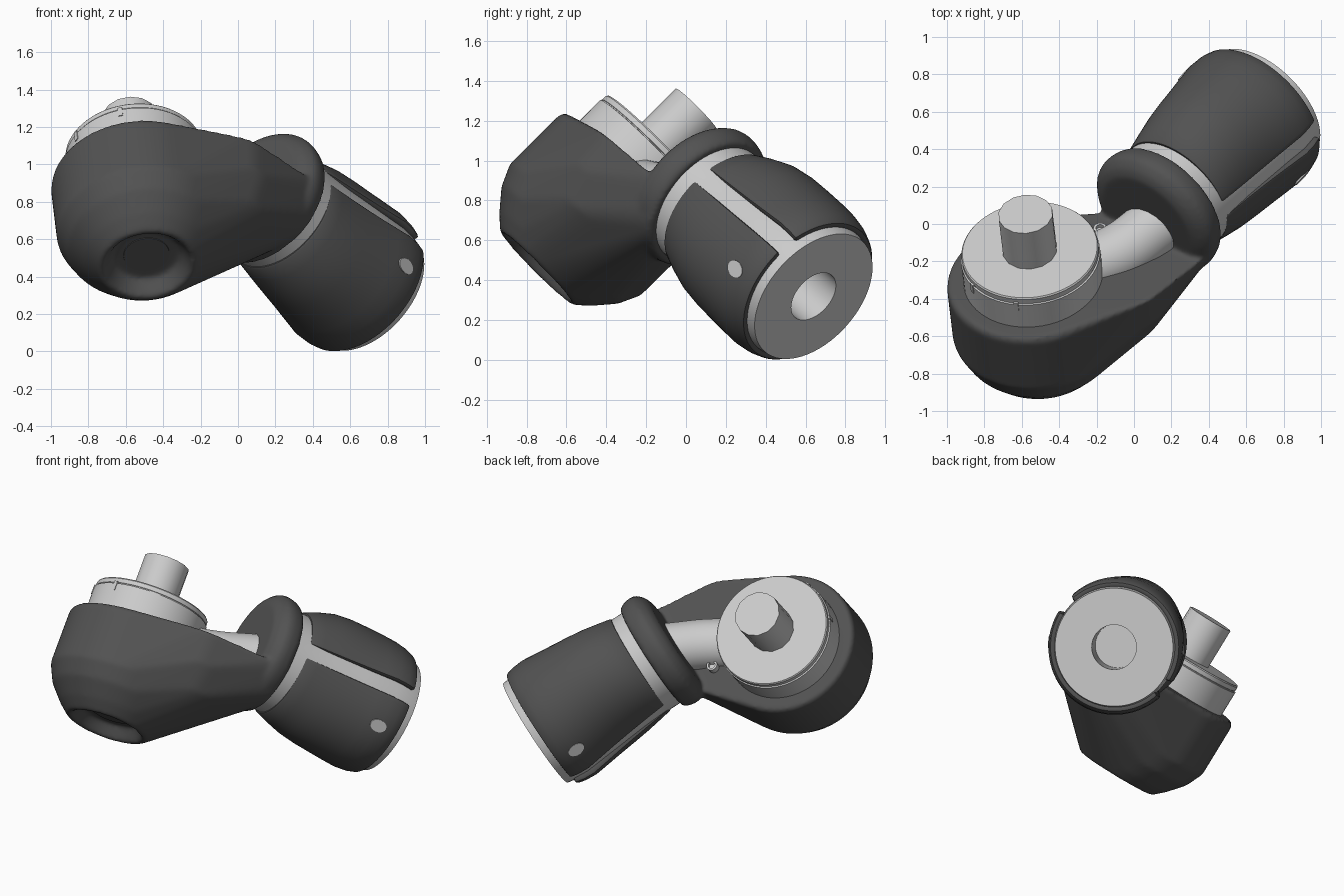
import bpy, bmesh, math
from mathutils import Vector, Matrix

if "Cube" in bpy.data.objects:
    bpy.data.objects.remove(bpy.data.objects["Cube"])

# ---- frames: arm axis N, head axis M, side axis Q
N = Vector((0.6, 0.6, -0.53)).normalized()
M = Vector((-0.088, 0.705, 0.705))
M = (M - N * M.dot(N)).normalized()
Q = N.cross(M)
E = Vector((0.70, 0.64, 0.318))       # centre of arm end face
D = Vector((-0.557, -0.138, 1.068))   # centre of head disc face

def frame(o, x, y, z):
    m = Matrix((x, y, z)).transposed().to_4x4()
    m.translation = o
    return m

ARM = frame(E, M, Q, N)
HEAD = frame(D, Q, N, M)

dark = bpy.data.materials.new("dark_rubber")
dark.diffuse_color = (0.085, 0.085, 0.085, 1)
dark.use_nodes = True
dark.node_tree.nodes["Principled BSDF"].inputs["Base Color"].default_value = dark.diffuse_color

def smooth(ob, angle=35):
    bpy.ops.object.select_all(action='DESELECT')
    ob.select_set(True)
    bpy.context.view_layer.objects.active = ob
    bpy.ops.object.shade_smooth_by_angle(angle=math.radians(angle))

def finish(name, bm, mat=None, angle=35):
    bmesh.ops.recalc_face_normals(bm, faces=bm.faces)
    me = bpy.data.meshes.new(name)
    bm.to_mesh(me)
    bm.free()
    ob = bpy.data.objects.new(name, me)
    bpy.context.collection.objects.link(ob)
    if mat:
        me.materials.append(mat)
    smooth(ob, angle)
    return ob

def revolve(name, profile, mtx, segs=64, mat=None):
    """profile of (height, radius); radius 0 closes with a point"""
    bm = bmesh.new()
    rings = []
    for h, r in profile:
        n = 1 if r == 0 else segs
        rings.append([bm.verts.new(mtx @ Vector((r * math.cos(2 * math.pi * i / segs),
                      r * math.sin(2 * math.pi * i / segs), h))) for i in range(n)])
    for a, b in zip(rings, rings[1:]):
        for i in range(segs):
            k = (i + 1) % segs
            vs = [a[i % len(a)], a[k % len(a)], b[k % len(b)], b[i % len(b)]]
            bm.faces.new(list(dict.fromkeys(vs)))
    return finish(name, bm, mat)

def modify(ob, kind, **kw):
    m = ob.modifiers.new(kind.lower(), kind)
    for k, v in kw.items():
        setattr(m, k, v)
    bpy.context.view_layer.objects.active = ob
    bpy.ops.object.modifier_apply(modifier=m.name)

# ---- elbow housing: hull from round head over the outer bend to the neck
bm = bmesh.new()
steps = [2 * math.pi * i / 64 for i in range(64)]
for s, r in [(-.215, .45), (-.24, .465), (-.59, .465), (-.70, .415), (-.80, .33), (-.865, .26)]:
    for a in steps:
        bm.verts.new(HEAD @ Vector((r * math.cos(a), r * math.sin(a), s)))
inv = ARM.inverted()
top = (inv @ (D - 0.20 * M)).x
for a in steps:
    for t in (-.98, -.88):            # neck end
        bm.verts.new(ARM @ Vector((min(.35 * math.cos(a), top), .10 + .25 * math.sin(a), t)))
    for s, q in ((.20, .01), (.40, -.01), (.56, -.09)):   # outer bend
        x = (inv @ (D - s * M)).x
        bm.verts.new(ARM @ Vector((x, q + .29 * math.sin(a), -1.34 + .29 * math.cos(a))))
res = bmesh.ops.convex_hull(bm, input=bm.verts)
junk = {g for g in res['geom_interior'] + res['geom_unused'] if isinstance(g, bmesh.types.BMVert)}
bmesh.ops.delete(bm, geom=list(junk), context='VERTS')
housing = finish("elbow_housing", bm, dark)

# neck ring and nose recess, then everything blended softly
ring = revolve("neck_ring", [(-1.05, 0), (-1.05, .30), (-1.03, .345), (-.99, .383), (-.95, .388),
                             (-.90, .378), (-.87, .362), (-.87, 0)], ARM)
cutter = revolve("nose_cutter", [(-.92, 0), (-.92, .285), (-.865, .235), (-.78, .18), (-.78, 0)], HEAD)
for tool, op in ((ring, 'UNION'), (cutter, 'DIFFERENCE')):
    modify(housing, 'BOOLEAN', operation=op, object=tool, solver='EXACT')
    bpy.data.objects.remove(tool)
modify(housing, 'REMESH', mode='VOXEL', voxel_size=0.013)
modify(housing, 'SMOOTH', factor=0.5, iterations=10)
if not housing.data.materials:
    housing.data.materials.append(dark)
smooth(housing, 40)
revolve("nose_cap", [(-.77, 0), (-.77, .125), (-.784, .122), (-.784, 0)], HEAD, 48, dark)

# ---- head disc with seam and side keys, and its stub shaft
revolve("head_disc", [(0, 0), (0, .362), (-.008, .368), (-.035, .368), (-.037, .365), (-.042, .365),
                      (-.044, .374), (-.35, .374), (-.35, 0)], HEAD)
revolve("stub_shaft", [(.27, 0), (.27, .147), (-.05, .147), (-.05, 0)], HEAD, 14)
for i, deg in enumerate((-65, -110)):
    a = math.radians(deg)
    d = Q * math.cos(a) + N * math.sin(a)
    bm = bmesh.new()
    bmesh.ops.create_cube(bm, size=1, matrix=frame(D + d * .368 - M * .06, d, M.cross(d), M)
                          @ Matrix.Diagonal((.02, .025, .06, 1)))
    finish("disc_key_%d" % i, bm)

# ---- light pipe between disc and neck
cu = bpy.data.curves.new("inner_pipe", 'CURVE')
cu.dimensions = '3D'
cu.bevel_depth, cu.bevel_resolution, cu.resolution_u = 0.165, 8, 12
sp = cu.splines.new('BEZIER')
pts = [(-.42, -.27, .86), (-.1, -.17, .83), (.14, .0, .80)]
sp.bezier_points.add(len(pts) - 1)
for p, co in zip(sp.bezier_points, pts):
    p.co = co
    p.handle_left_type = p.handle_right_type = 'AUTO'
bpy.context.collection.objects.link(bpy.data.objects.new("inner_pipe", cu))

# small screw boss beside the disc
boss = frame(Vector((-.18, -.04, .75)), Q, N, M)
revolve("screw_boss", [(-.12, 0), (-.12, .035), (.03, .035), (.03, .022), (.01, .022), (.01, 0)], boss, 20)

# ---- arm core with bored end
revolve("arm_core", [(-.95, 0), (-.95, .335), (-.78, .335), (-.6, .345), (-.38, .365), (-.15, .385),
                     (-.04, .377), (0, .370), (0, .14), (-.3, .14), (-.3, 0)], ARM)

# ---- two rubber grips, wider along M than along Q
rows = [(-.79, .338, .012), (-.7, .347, .045), (-.6, .358, .070), (-.49, .372, .070), (-.38, .388, .056),
        (-.27, .406, .037), (-.18, .421, .018), (-.11, .418, .01), (-.05, .406, 0)]

def grip_point(t, r, add, ang, inset=.022):
    sn = math.sin(ang)
    r = r + add * sn ** 2 * (1 if sn > 0 else .65) - inset
    return ARM @ Vector((r * sn, r * math.cos(ang), t))

for k, side in enumerate(("lower", "upper")):
    start = math.radians(9 + 180 * k + 180)
    bm = bmesh.new()
    cols = 40
    grid = [[bm.verts.new(grip_point(t, r, d, start + math.radians(8 + 164 * j / cols)))
             for j in range(cols + 1)] for t, r, d in rows]
    for a, b in zip(grid, grid[1:]):
        for j in range(cols):
            bm.faces.new((a[j], a[j + 1], b[j + 1], b[j]))
    grip = finish(side + "_grip", bm, dark)
    modify(grip, 'SOLIDIFY', thickness=.044, offset=0)
    modify(grip, 'BEVEL', width=.014, segments=2, limit_method='ANGLE', angle_limit=math.radians(50))
    smooth(grip, 40)
    # light oval plug set in the grip
    ang = math.radians(-28 + 180 * k)
    z = Q * math.cos(ang) + M * math.sin(ang)
    plug = frame(grip_point(-.19, .42, .015, ang, .03), N, z.cross(N), z) @ Matrix.Diagonal((1.1, .8, 1, 1))
    revolve(side + "_grip_plug", [(-.05, 0), (-.05, .05), (.032, .05), (.032, 0)], plug, 20)
